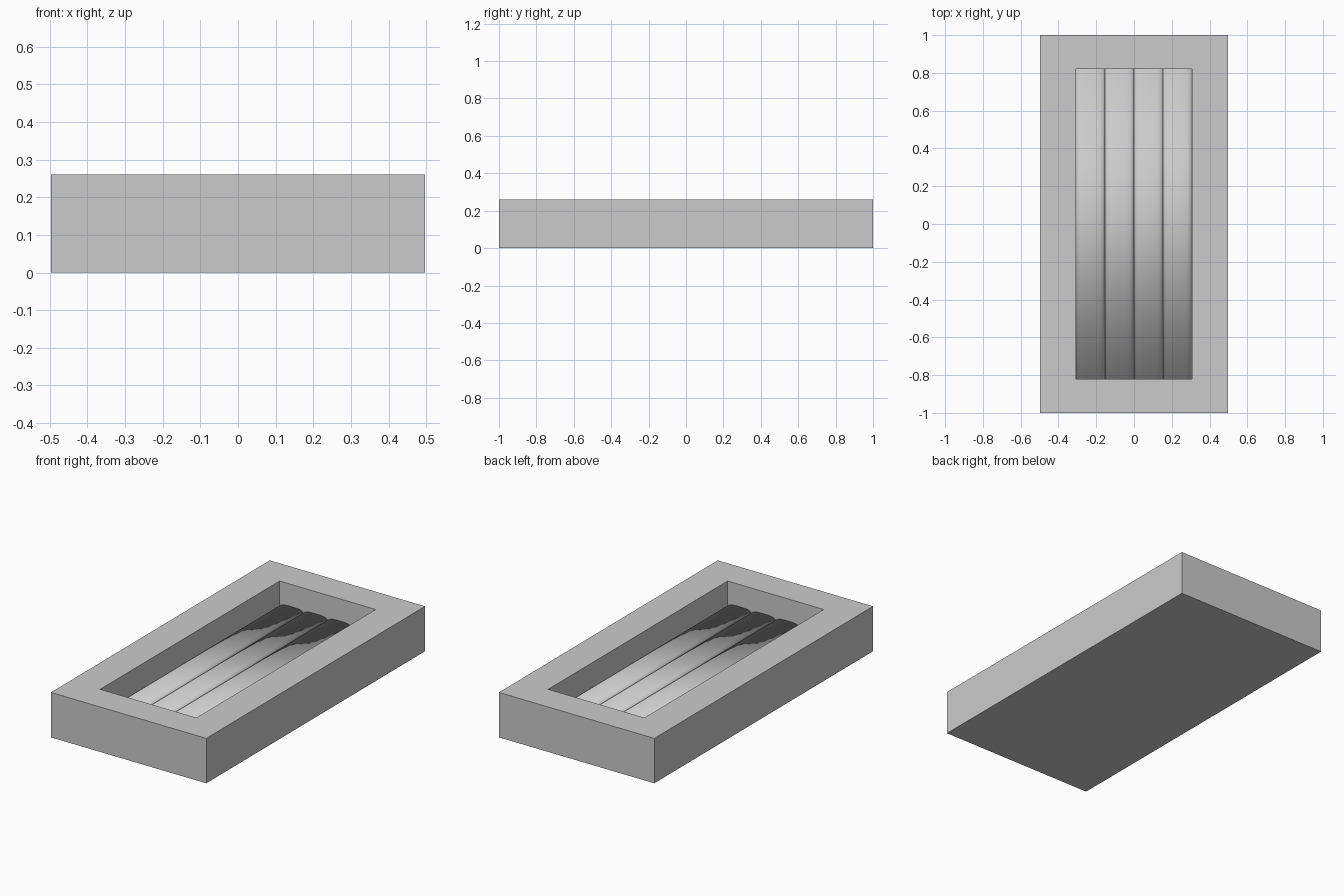
import bpy, bmesh, math

default = bpy.data.objects.get("Cube")
if default:
    bpy.data.objects.remove(default, do_unlink=True)

HALF_X, HALF_Y, HEIGHT = 0.497, 1.0, 0.26      # outer block
WELL_X, WELL_Y, FLOOR = 0.308, 0.82, 0.10      # recess in the top
RIBS, RIB_RISE = 4, 0.032

grey = bpy.data.materials.new("plain grey")
colour = (0.6, 0.6, 0.6, 1)
grey.use_nodes = True
grey.diffuse_color = colour
grey.node_tree.nodes["Principled BSDF"].inputs["Base Color"].default_value = colour


def make_object(name, bm):
    bmesh.ops.recalc_face_normals(bm, faces=bm.faces[:])
    mesh = bpy.data.meshes.new(name)
    bm.to_mesh(mesh)
    bm.free()
    mesh.materials.append(grey)
    obj = bpy.data.objects.new(name, mesh)
    bpy.context.collection.objects.link(obj)
    return obj


# Block with a rectangular recess
bm = bmesh.new()
bmesh.ops.create_cube(bm, size=2)
for v in bm.verts:
    v.co = (v.co.x * HALF_X, v.co.y * HALF_Y, (v.co.z + 1) * HEIGHT / 2)
top = max(bm.faces, key=lambda f: f.calc_center_median().z)
bmesh.ops.inset_region(bm, faces=[top], thickness=0.1)
for v in top.verts:
    v.co.x = math.copysign(WELL_X, v.co.x)
    v.co.y = math.copysign(WELL_Y, v.co.y)
floor = bmesh.ops.extrude_discrete_faces(bm, faces=[top])["faces"][0]
for v in floor.verts:
    v.co.z = FLOOR
make_object("block", bm)

# Rounded ribs side by side on the recess floor, softly shaded over their ends
rib_width = 2 * WELL_X / RIBS
STEPS = 16
for i in range(RIBS):
    centre = -WELL_X + (i + 0.5) * rib_width
    bm = bmesh.new()
    profile = []
    for k in range(STEPS + 1):
        a = math.pi * (1 - k / STEPS)
        x = math.copysign(abs(math.cos(a)) ** 0.6, math.cos(a))
        z = max(math.sin(a), 0) ** 0.6
        profile.append(bm.verts.new((centre + x * rib_width / 2, -WELL_Y, FLOOR + z * RIB_RISE)))
    end = bm.faces.new(profile)
    new = bmesh.ops.extrude_face_region(bm, geom=[end], use_keep_orig=True)["geom"]
    for v in new:
        if isinstance(v, bmesh.types.BMVert):
            v.co.y = WELL_Y
    for f in bm.faces:
        f.smooth = True
    make_object(f"rib_{i + 1}", bm)
